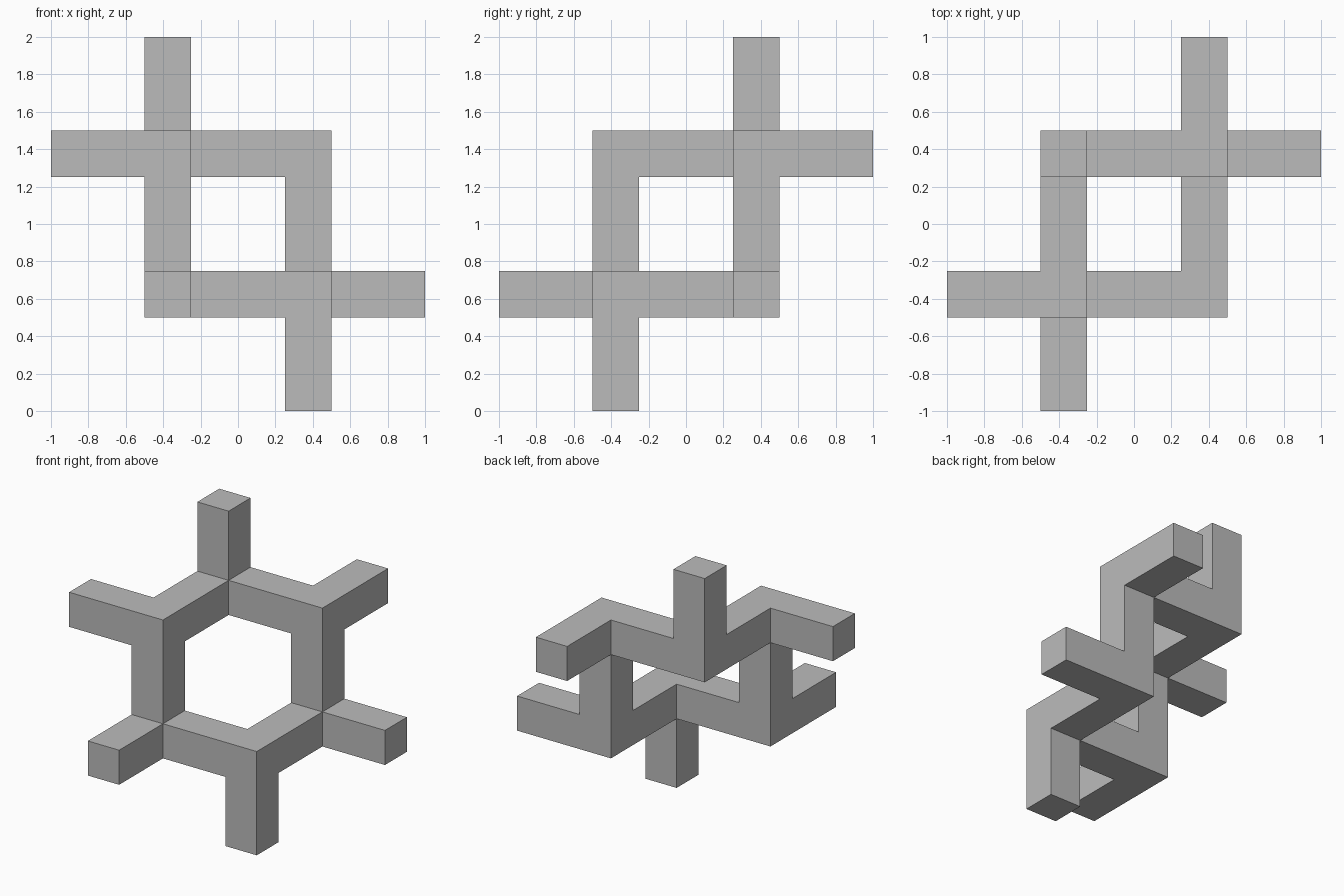
import bpy
import bmesh
from collections import defaultdict
from mathutils import Matrix, Vector

cube = bpy.data.objects.get("Cube")
if cube:
    bpy.data.objects.remove(cube, do_unlink=True)

R = 0.375      # distance of the joints from the centre on each axis
T = 0.25       # bar thickness
REACH = 1.0    # how far the free arms extend from the centre
CENTRE = Vector((0, 0, 1))

# Joints in order round the ring (cube corners), each with its free arm's axis
JOINTS = [
    ((1, 1, 1), 1),
    ((1, 1, -1), 0),
    ((1, -1, -1), 2),
    ((-1, -1, -1), 1),
    ((-1, -1, 1), 0),
    ((-1, 1, 1), 2),
]


def add_box(bm, a, b):
    """Add a box spanning two opposite corners."""
    size = [abs(p - q) for p, q in zip(a, b)]
    bmesh.ops.create_cube(
        bm, size=1,
        matrix=Matrix.Translation(CENTRE + (a + b) / 2) @ Matrix.Diagonal((*size, 1)))


bm = bmesh.new()
half = Vector((T, T, T)) / 2
for i, (corner, axis) in enumerate(JOINTS):
    p = Vector(corner) * R
    q = Vector(JOINTS[(i + 1) % len(JOINTS)][0]) * R

    # Joint block
    add_box(bm, p - half, p + half)

    # Ring bar between this joint and the next
    along = next(k for k in range(3) if corner[k] * q[k] < 0)
    lo, hi = p - half, p + half
    lo[along], hi[along] = -R + T / 2, R - T / 2
    add_box(bm, lo, hi)

    # Free arm pointing outwards
    lo, hi = p - half, p + half
    lo[axis], hi[axis] = corner[axis] * (R + T / 2), corner[axis] * REACH
    add_box(bm, lo, hi)

# Remove the touching inner faces, then weld and merge coplanar faces
shared = defaultdict(list)
for f in bm.faces:
    shared[tuple(round(c * 1000) for c in f.calc_center_median())].append(f)
inner = [f for group in shared.values() if len(group) > 1 for f in group]
bmesh.ops.delete(bm, geom=inner, context='FACES_ONLY')
bmesh.ops.remove_doubles(bm, verts=bm.verts, dist=0.0001)
bmesh.ops.dissolve_limit(bm, angle_limit=0.01, verts=bm.verts, edges=bm.edges)
bmesh.ops.recalc_face_normals(bm, faces=bm.faces)

mesh = bpy.data.meshes.new("hexagonal_bar_frame")
bm.to_mesh(mesh)
bm.free()

# Plain grey finish
grey = bpy.data.materials.new("light_grey")
grey.use_nodes = True
colour = (0.5, 0.5, 0.5, 1)
grey.diffuse_color = colour
grey.node_tree.nodes["Principled BSDF"].inputs["Base Color"].default_value = colour
mesh.materials.append(grey)

frame = bpy.data.objects.new("hexagonal_bar_frame", mesh)
bpy.context.collection.objects.link(frame)
